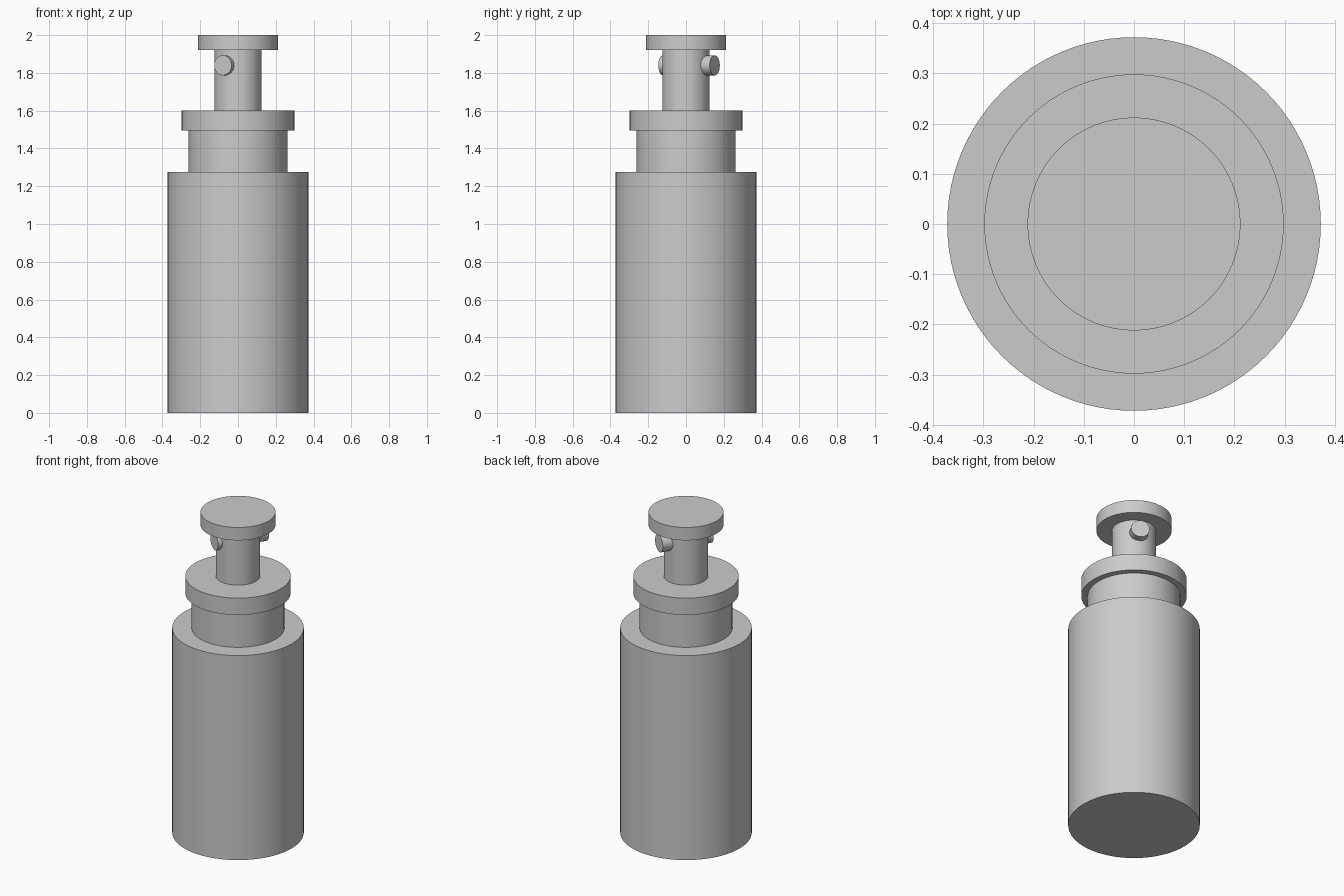
import bpy
from mathutils import Vector

cube = bpy.data.objects.get("Cube")
if cube:
    bpy.data.objects.remove(cube, do_unlink=True)

# Single plain grey
grey = bpy.data.materials.new("plain_grey")
grey.use_nodes = True
colour = (0.6, 0.6, 0.6, 1)
grey.diffuse_color = colour
grey.node_tree.nodes["Principled BSDF"].inputs["Base Color"].default_value = colour


def rod(name, radius, start, end, sides=96):
    """Smooth capped cylinder running from start to end."""
    start, end = Vector(start), Vector(end)
    axis = end - start
    bpy.ops.mesh.primitive_cylinder_add(
        vertices=sides, radius=radius, depth=axis.length,
        location=(start + end) / 2,
        rotation=axis.to_track_quat("Z", "Y").to_euler())
    obj = bpy.context.object
    obj.name = name
    obj.data.materials.append(grey)
    bpy.ops.object.shade_smooth_by_angle()
    return obj


# Stacked round parts: name, radius, bottom, top
stack = [
    ("body", 0.372, 0, 1.276),
    ("neck", 0.262, 1.276, 1.495),
    ("collar", 0.298, 1.495, 1.6),
    ("shaft", 0.125, 1.6, 1.92),
    ("cap", 0.212, 1.92, 2),
]
for name, radius, bottom, top in stack:
    rod(name, radius, (0, 0, bottom), (0, 0, top))

# Cross pin through the shaft
rod("cross_pin", 0.053, (-0.08, -0.12, 1.84), (0.08, 0.152, 1.84), 48)
